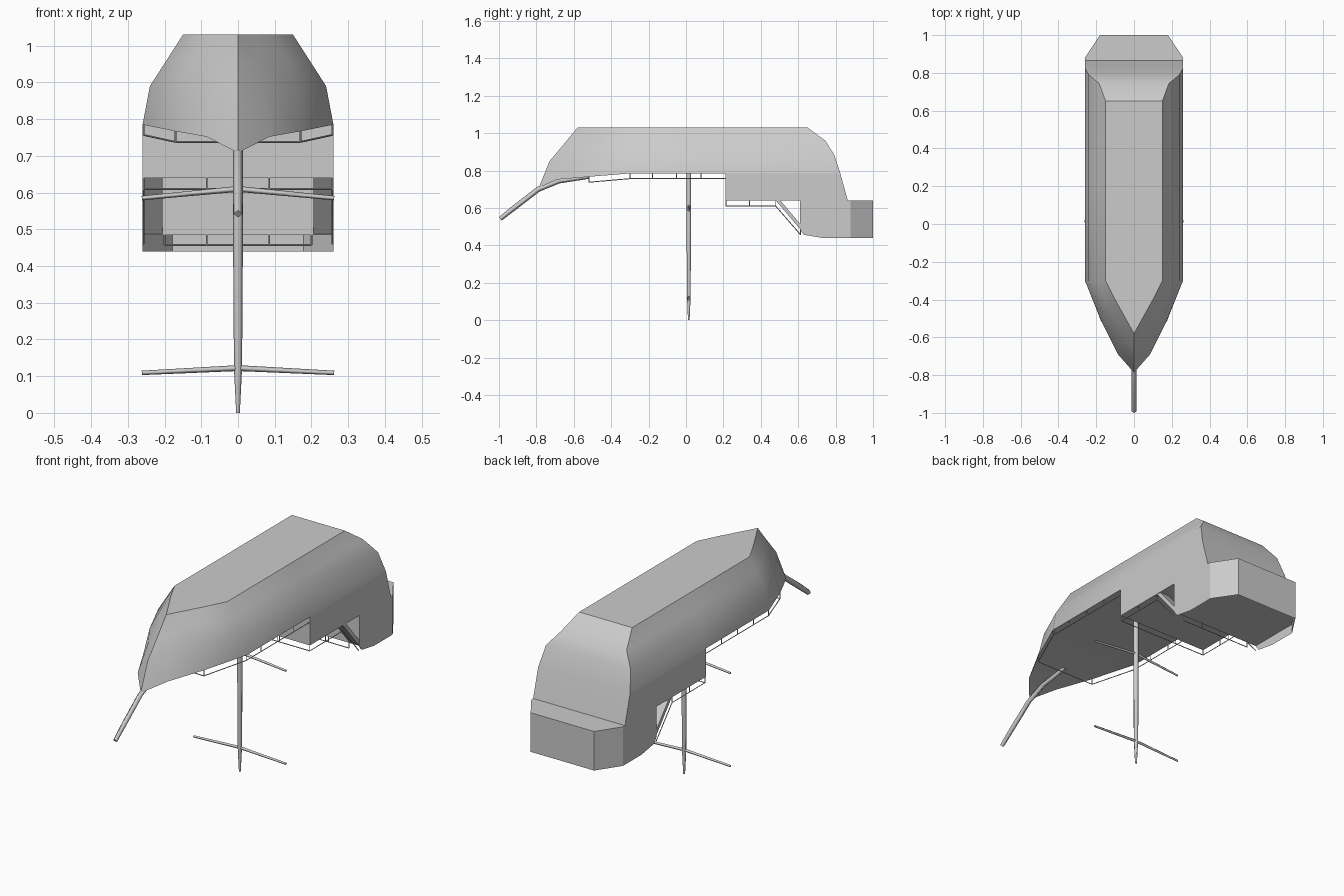
import bpy, bmesh
from mathutils import Vector

if "Cube" in bpy.data.objects:
    bpy.data.objects.remove(bpy.data.objects["Cube"])


def finish(name, bm, smooth=False):
    bmesh.ops.remove_doubles(bm, verts=bm.verts, dist=0.0005)
    me = bpy.data.meshes.new(name)
    bm.to_mesh(me)
    bm.free()
    ob = bpy.data.objects.new(name, me)
    bpy.context.collection.objects.link(ob)
    if smooth:
        bpy.ops.object.select_all(action='DESELECT')
        ob.select_set(True)
        bpy.context.view_layer.objects.active = ob
        bpy.ops.object.shade_smooth_by_angle(angle=0.6)
    return ob


def face(bm, pts, out):
    """Add a polygon whose normal points along out."""
    clean = []
    for p in pts:
        p = Vector(p)
        if all((p - q).length > 1e-4 for q in clean):
            clean.append(p)
    if len(clean) < 3:
        return
    f = bm.faces.new([bm.verts.new(p) for p in clean])
    f.normal_update()
    if f.normal.dot(Vector(out)) < 0:
        f.normal_flip()


def mir(p, s):
    return (p[0] * s, p[1], p[2])


def spars(name, lines, res=0):
    """Polyline bars; every point is (x, y, z, radius)."""
    cu = bpy.data.curves.new(name, 'CURVE')
    cu.dimensions = '3D'
    cu.bevel_depth = 1.0
    cu.bevel_resolution = res
    cu.use_fill_caps = True
    for pts in lines:
        sp = cu.splines.new('POLY')
        sp.points.add(len(pts) - 1)
        for p, (x, y, z, r) in zip(sp.points, pts):
            p.co = (x, y, z, 1)
            p.radius = r
    ob = bpy.data.objects.new(name, cu)
    bpy.context.collection.objects.link(ob)
    bpy.ops.object.select_all(action='DESELECT')
    ob.select_set(True)
    bpy.context.view_layer.objects.active = ob
    bpy.ops.object.convert(target='MESH')


# hull stations: keel edge, upper side, chine, deck edge (ship is upside down)
stations = [
    [(0, -.58, 1.03), (0, -.65, .945), (0, -.73, .85), (0, -.787, .708)],
    [(.05, -.49, 1.03), (.062, -.555, .96), (.072, -.625, .88), (.085, -.69, .752)],
    [(.10, -.40, 1.03), (.13, -.45, .96), (.157, -.49, .885), (.17, -.52, .767)],
    [(.15, -.30, 1.03), (.195, -.30, .96), (.24, -.30, .89), (.26, -.30, .785)],
    [(.15, .21, 1.03), (.195, .21, .96), (.24, .21, .89), (.26, .21, .785)],
    [(.15, .65, 1.03), (.185, .745, .96), (.24, .79, .89), (.26, .825, .785)],
]
bm = bmesh.new()
for s in (1, -1):
    for i, (a, b) in enumerate(zip(stations, stations[1:])):
        for j in range(3):
            face(bm, [mir(p, s) for p in (a[j], b[j], b[j + 1], a[j + 1])], (s, -.2, .1))
for i, (a, b) in enumerate(zip(stations, stations[1:])):
    # flat bottom, and main deck ahead of the raised deck
    face(bm, [a[0], b[0], mir(b[0], -1), mir(a[0], -1)], (0, 0, 1))
    if i < 4:
        face(bm, [a[3], b[3], mir(b[3], -1), mir(a[3], -1)], (0, 0, -1))
# rounded counter at the stern
last = stations[-1] + [(.26, .865, .64)]
for a, b in zip(last, last[1:]):
    face(bm, [a, b, mir(b, -1), mir(a, -1)], (0, 1, .3))
finish("hull", bm, True)

# aft sides, decks and bulkheads
bm = bmesh.new()
W = .26
for s in (1, -1):
    x = s * W
    face(bm, [(x, .21, .785), (x, .21, .64), (x, .61, .64), (x, .865, .64), (x, .825, .785)], (s, 0, 0))
    face(bm, [(x, .61, .64), (x, .61, .485), (x, .63, .457), (x, .73, .44), (x, .88, .44),
              (x, .88, .64), (x, .865, .64)], (s, 0, 0))
    face(bm, [(x, .88, .44), (x, .88, .64), (s * .18, 1, .64), (s * .18, 1, .44)], (s, .5, 0))
    # inner faces of the bulwark
    xi, xt = s * .256, s * .178
    face(bm, [(xi, .61, .485), (xi, .63, .457), (xi, .73, .44), (xi, .88, .44), (xi, .88, .485)], (-s, 0, 0))
    face(bm, [(xi, .88, .44), (xi, .88, .485), (xt, .996, .485), (xt, .996, .44)], (-s, -.5, 0))
for (y0, z0), (y1, z1), out in [((.21, .785), (.21, .64), (0, -1, 0)), ((.21, .64), (.61, .64), (0, 0, -1)),
                                ((.61, .64), (.61, .485), (0, -1, 0)), ((.61, .485), (.88, .485), (0, 0, -1)),
                                ((.865, .64), (.88, .64), (0, 0, 1))]:
    face(bm, [(-W, y0, z0), (W, y0, z0), (W, y1, z1), (-W, y1, z1)], out)
for z, d in ((.64, 1), (.485, -1)):
    face(bm, [(-W, .88, z), (W, .88, z), (.18, 1, z), (-.18, 1, z)], (0, 0, d))
face(bm, [(-.18, 1, .44), (.18, 1, .44), (.18, 1, .64), (-.18, 1, .64)], (0, 1, 0))
face(bm, [(-.178, .996, .44), (.178, .996, .44), (.178, .996, .485), (-.178, .996, .485)], (0, -1, 0))
finish("aft_castle", bm)

# stairs between the two raised decks
prof = [(.48, .64), (.505, .64), (.61, .515), (.61, .487)]
for s, side in ((1, "right"), (-1, "left")):
    bm = bmesh.new()
    for x, d in ((.205, -s), (.257, s)):
        face(bm, [(s * x, y, z) for y, z in prof], (d, 0, 0))
    for a, b, out in ((prof[0], prof[3], (0, -1, -1)), (prof[1], prof[2], (0, 1, 1))):
        face(bm, [(.205 * s, *a), (.257 * s, *a), (.257 * s, *b), (.205 * s, *b)], out)
    finish("stairs_" + side, bm)

# mast, yards and bowsprit
spars("mast", [[(0, .015, .79, .014), (0, .015, .55, .014), (0, .015, .12, .011), (0, .015, 0, .005)]], 1)
spars("yards", [[(-.262, .015, z - d, .006), (0, .015, z, .008), (.262, .015, z - d, .006)]
                for z, d in ((.122, .013), (.61, .025))])
spars("bowsprit", [[(0, -.993, .542, .012), (0, -.92, .60, .014), (0, -.79, .70, .014),
                    (0, -.68, .745, .014), (0, -.52, .768, .012)]], 0)

# thin deck rails and posts
r = .0025
rails = [[(-.2, .612, .457, r), (.2, .612, .457, r)],
         [(-.257, .213, .61, r), (.257, .213, .61, r)],
         [(-.17, -.518, .738, r), (.17, -.518, .738, r)]]
for s in (1, -1):
    x = s * .257
    rails.append([(x, .21, .757, r), (x, -.3, .757, r), (s * .17, -.518, .738, r)])
    rails.append([(x, .21, .61, r), (x, .48, .61, r), (x, .61, .46, r)])
    for y in (-.3, -.18, -.05, .08):
        rails.append([(x, y, .757, r), (x, y, .787, r)])
    for y in (.213, .34, .48):
        rails.append([(x, y, .61, r), (x, y, .64, r)])
    for px in (.085, .2):
        rails.append([(s * px, .612, .457, r), (s * px, .612, .487, r)])
    rails.append([(s * .085, .213, .61, r), (s * .085, .213, .64, r)])
    rails.append([(s * .17, -.518, .738, r), (s * .17, -.518, .768, r)])
spars("deck_rails", rails)
